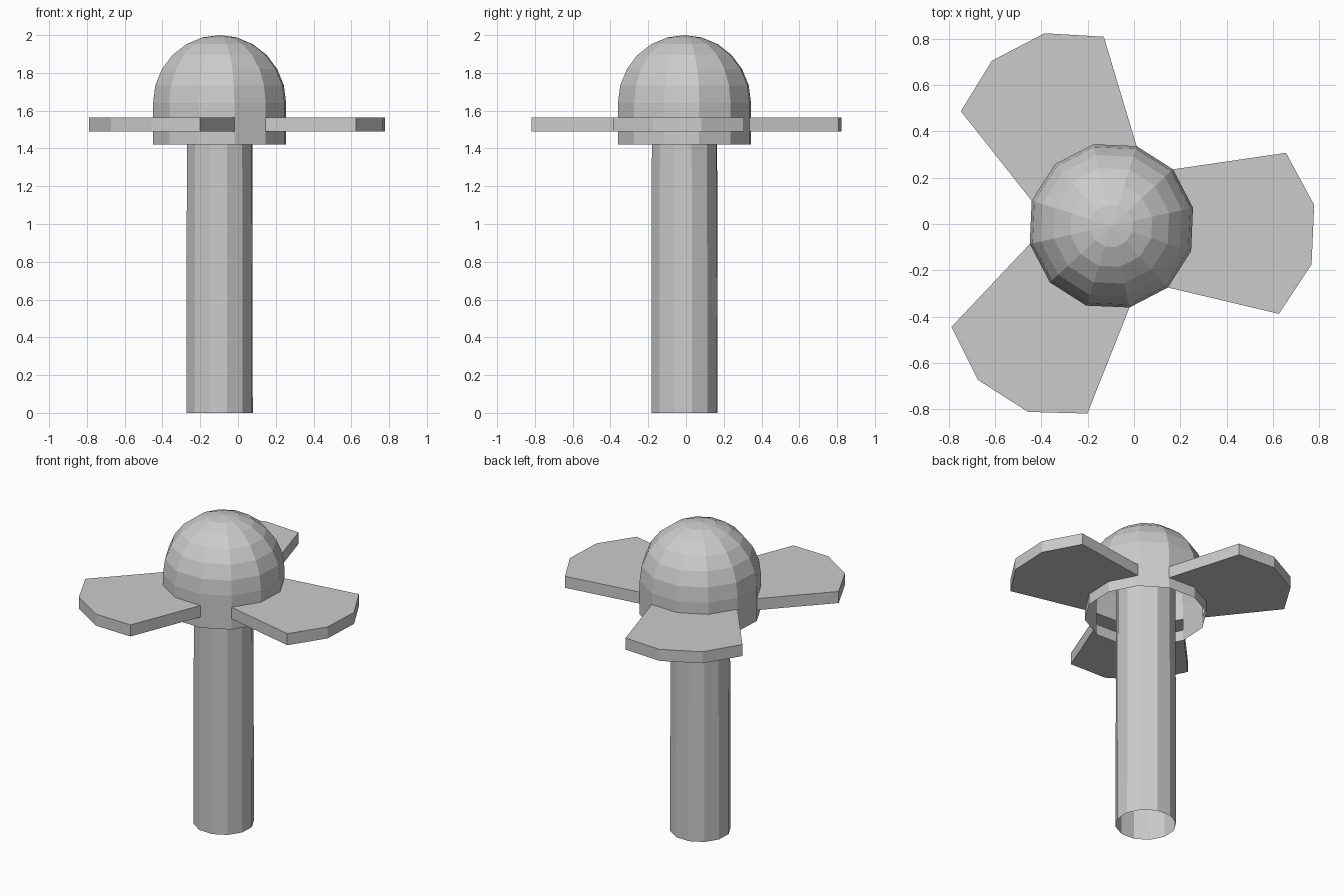
import bpy
import bmesh
from math import radians, sin, cos

if "Cube" in bpy.data.objects:
    bpy.data.objects.remove(bpy.data.objects["Cube"], do_unlink=True)

SIDES = 12
PHASE = 12.5                 # turn of the twelve-sided section, degrees
CX, CY = -0.0975, -0.008     # shared vertical axis
DOME_R, RIM_Z, EQUATOR_Z = 0.361, 1.42, 1.64
BLADE_LOW, BLADE_HIGH = 1.49, 1.565

grey = bpy.data.materials.new("plain_grey")
grey.use_nodes = True
grey.diffuse_color = (0.6, 0.6, 0.6, 1)
grey.node_tree.nodes["Principled BSDF"].inputs["Base Color"].default_value = (0.6, 0.6, 0.6, 1)


def polar(radius, degrees, z):
    a = radians(degrees)
    return CX + radius * cos(a), CY + radius * sin(a), z


def side_angle(i):
    return PHASE + i * 360 / SIDES


def finish(bm, name):
    mesh = bpy.data.meshes.new(name)
    bm.to_mesh(mesh)
    bm.free()
    mesh.materials.append(grey)
    obj = bpy.data.objects.new(name, mesh)
    bpy.context.collection.objects.link(obj)
    return obj


def lathe(name, profile, pole=None, skip=lambda band, side: False):
    """Faceted surface around the axis from (radius, z) pairs, bottom to top."""
    bm = bmesh.new()
    rings = [[bm.verts.new(polar(r, side_angle(i), z)) for i in range(SIDES)]
             for r, z in profile]
    for band, (low, high) in enumerate(zip(rings, rings[1:])):
        for i in range(SIDES):
            j = (i + 1) % SIDES
            if not skip(band, i):
                bm.faces.new((low[i], low[j], high[j], high[i]))
    if pole is not None:
        tip = bm.verts.new((CX, CY, pole))
        for i in range(SIDES):
            bm.faces.new((rings[-1][i], rings[-1][(i + 1) % SIDES], tip))
    return finish(bm, name)


# Hollow post, open at the foot
lathe("post", [(0.18, 0), (0.177, EQUATOR_Z)])

# Hollow domed cap with three openings where the blades grow out
cap = [(DOME_R, z) for z in (RIM_Z, BLADE_LOW, BLADE_HIGH)]
cap += [(DOME_R * cos(radians(a)), EQUATOR_Z + 0.36 * sin(radians(a)))
        for a in range(0, 90, 15)]
lathe("domed_cap", cap, pole=2.0, skip=lambda band, side: band == 1 and side % 4 != 1)


# Blades: three cap faces wide, flaring outwards, hollow at the root
def blade(name, first):
    middle = side_angle(first + 1.5)
    root = [(DOME_R, side_angle(first + i)) for i in range(4)]
    tip = [(0.817, middle - 25.2), (0.88, middle - 8.4),
           (0.88, middle + 8.4), (0.817, middle + 25.2)]
    outline = root[::-1] + tip
    bm = bmesh.new()
    low = [bm.verts.new(polar(r, a, BLADE_LOW)) for r, a in outline]
    high = [bm.verts.new(polar(r, a, BLADE_HIGH)) for r, a in outline]
    bm.faces.new(high)
    bm.faces.new(low[::-1])
    for i in range(3, 8):
        j = (i + 1) % 8
        bm.faces.new((low[i], low[j], high[j], high[i]))
    finish(bm, name)


for name, first in (("left_blade", 10), ("back_blade", 2), ("front_blade", 6)):
    blade(name, first)
